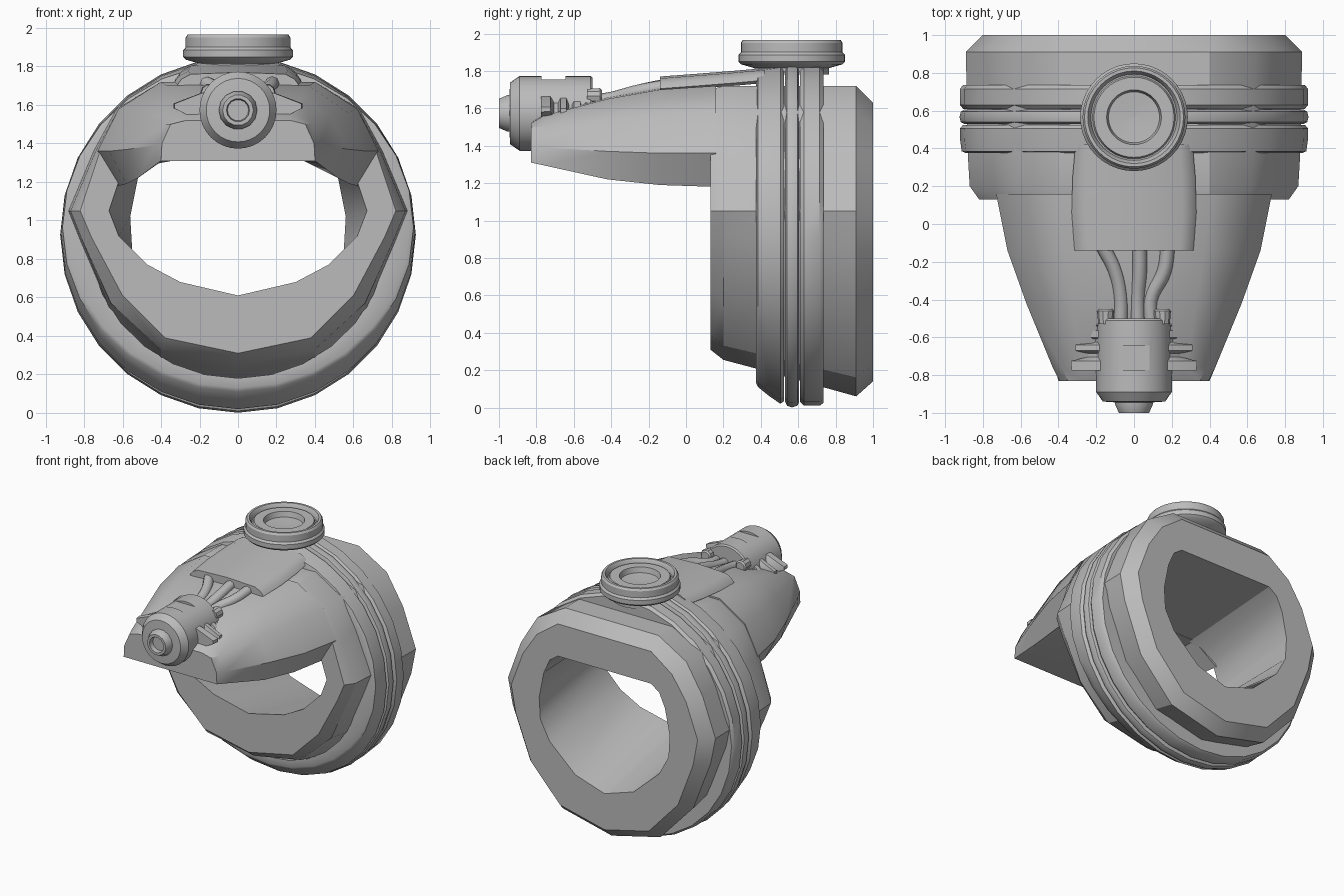
import bpy, bmesh, math
from mathutils import Vector

if "Cube" in bpy.data.objects:
    bpy.data.objects.remove(bpy.data.objects["Cube"])

grey = bpy.data.materials.new("plain_grey")
grey.diffuse_color = (0.5, 0.5, 0.5, 1)
grey.use_nodes = True
grey.node_tree.nodes["Principled BSDF"].inputs["Base Color"].default_value = grey.diffuse_color


def finish(name, bm, angle=30):
    bmesh.ops.recalc_face_normals(bm, faces=bm.faces)
    me = bpy.data.meshes.new(name)
    bm.to_mesh(me)
    bm.free()
    ob = bpy.data.objects.new(name, me)
    bpy.context.collection.objects.link(ob)
    me.materials.append(grey)
    bpy.ops.object.select_all(action='DESELECT')
    ob.select_set(True)
    bpy.context.view_layer.objects.active = ob
    bpy.ops.object.shade_smooth_by_angle(angle=math.radians(angle))
    return ob


def loft(name, sections, tube=False, angle=30):
    """Skin equal-length loops; tube joins last to first, otherwise ends are capped."""
    bm = bmesh.new()
    rows = [[bm.verts.new(p) for p in s] for s in sections]
    pairs = list(zip(rows, rows[1:])) + ([(rows[-1], rows[0])] if tube else [])
    n = len(rows[0])
    for a, b in pairs:
        for i in range(n):
            j = (i + 1) % n
            bm.faces.new((a[i], a[j], b[j], b[i]))
    if not tube:
        bm.faces.new(rows[0])
        bm.faces.new(rows[-1])
    return finish(name, bm, angle)


def mirrored(y, half):
    """Full loop at depth y from a right half that starts and ends on x = 0."""
    pts = half + [(-x, z) for x, z in reversed(half[1:-1])]
    return [(x, y, z) for x, z in pts]


def lathe(name, profile, centre, axis, steps=32):
    """Spin (radius, position) points about the z or y axis."""
    sections = []
    for r, h in profile:
        loop = []
        for i in range(steps):
            a = math.tau * i / steps
            c, s = max(r, 0.001) * math.cos(a), max(r, 0.001) * math.sin(a)
            off = (c, s, h) if axis == 'z' else (c, h, s)
            loop.append(Vector(centre) + Vector(off))
        sections.append(loop)
    return loft(name, sections)


# Wrist cuff: chamfered outer shell running into an offset opening
cuff = [
    (0.13, [(0, .31), (.38, .39), (.60, .61), (.76, .91), (.82, 1.05), (.72, 1.35), (.61, 1.57), (.4, 1.70), (0, 1.70)]),
    (0.20, [(0, .255), (.4, .33), (.66, .57), (.81, .90), (.87, 1.05), (.74, 1.36), (.62, 1.58), (.4, 1.72), (0, 1.72)]),
    (0.37, [(0, .21), (.4, .29), (.67, .55), (.82, .90), (.88, 1.05), (.75, 1.36), (.63, 1.58), (.4, 1.72), (0, 1.72)]),
    (0.91, [(0, .06), (.42, .16), (.70, .46), (.85, .85), (.89, 1.05), (.78, 1.35), (.64, 1.58), (.4, 1.72), (0, 1.72)]),
    (1.00, [(0, .14), (.38, .23), (.63, .50), (.76, .84), (.80, 1.05), (.70, 1.32), (.58, 1.50), (.4, 1.63), (0, 1.63)]),
    (1.00, [(0, .42), (.25, .50), (.47, .70), (.55, .85), (.56, 1.02), (.52, 1.22), (.47, 1.33), (.4, 1.38), (0, 1.38)]),
    (0.13, [(0, .61), (.30, .68), (.47, .77), (.62, .92), (.67, 1.05), (.62, 1.20), (.5, 1.27), (.4, 1.32), (0, 1.32)]),
]
loft("cuff", [mirrored(y, h) for y, h in cuff], tube=True)

# Hand guard: tapering hood over the back of the hand, arched underneath
hood = [
    (0.16, [(0, 1.72), (.4, 1.72), (.62, 1.58), (.73, 1.36), (.62, 1.18), (.42, 1.32), (0, 1.32)]),
    (-0.14, [(0, 1.71), (.37, 1.70), (.57, 1.56), (.67, 1.36), (.58, 1.19), (.41, 1.32), (0, 1.32)]),
    (-0.42, [(0, 1.66), (.33, 1.65), (.48, 1.54), (.57, 1.37), (.52, 1.22), (.38, 1.32), (0, 1.32)]),
    (-0.76, [(0, 1.57), (.28, 1.56), (.38, 1.50), (.43, 1.39), (.42, 1.295), (.34, 1.31), (0, 1.31)]),
    (-0.83, [(0, 1.52), (.27, 1.52), (.35, 1.50), (.395, 1.40), (.40, 1.31), (.33, 1.31), (0, 1.31)]),
]
loft("hand_guard", [mirrored(y, h) for y, h in hood], angle=35)


# Bands round the cuff: (y, half width, bottom z, top z), the last two loops are buried
def band(name, rows):
    sections = []
    for y, w, lo, hi in rows:
        c, r = (lo + hi) / 2, (hi - lo) / 2
        sections.append([(w * math.sin(math.tau * i / 28), y, c - r * math.cos(math.tau * i / 28))
                         for i in range(28)])
    loft(name, sections, tube=True, angle=40)


band("front_band", [(.375, .89, .13, 1.79), (.385, .912, .11, 1.82), (.44, .92, .065, 1.83),
                    (.505, .922, .02, 1.84), (.525, .905, .035, 1.82), (.525, .78, .15, 1.71),
                    (.375, .78, .18, 1.71)])
band("middle_band", [(.53, .90, .03, 1.82), (.54, .917, .01, 1.845), (.567, .924, .001, 1.85),
                     (.595, .917, .01, 1.845), (.605, .90, .03, 1.82), (.605, .78, .15, 1.71),
                     (.53, .78, .15, 1.71)])
band("rear_band", [(.61, .905, .03, 1.82), (.63, .922, .01, 1.84), (.715, .922, .01, 1.84),
                   (.735, .905, .025, 1.82), (.735, .78, .15, 1.71), (.61, .78, .15, 1.71)])

# Round dial on top of the bands
lathe("dial", [(0, 1.78), (.2, 1.78), (.2, 1.815), (.27, 1.835), (.285, 1.85), (.285, 1.885), (.272, 1.9),
               (.272, 1.95), (.262, 1.965), (.245, 1.965), (.235, 1.95), (.228, 1.925), (.22, 1.925),
               (.212, 1.945), (.145, 1.945), (.135, 1.905), (0, 1.895)], (0, .565, 0), 'z', 40)

# Cover plate sloping from the dial down to the cables
plate = [(-.14, .315, 1.77), (.06, .33, 1.785), (.25, .325, 1.80), (.42, .31, 1.815)]
loft("cover_plate", [mirrored(y, [(0, z), (w * .78, z - .01), (w * .93, z - .035), (w, z - .065),
                                  (w * .93, z - .08), (0, z - .08)]) for y, w, z in plate])

# Emitter body with a shallow window cut in its top
body = lathe("emitter_body", [(0, -.5), (.19, -.5), (.2, -.51), (.2, -.89), (.165, -.94), (.09, -.945), (0, -.945)],
             (0, 0, 1.573), 'y')
bpy.ops.mesh.primitive_cube_add(size=1, location=(0, -.708, 1.805))
cutter = bpy.context.object
cutter.name = "window_cutter"
cutter.scale = (.2, .13, .1)
cutter.hide_render = True
cut = body.modifiers.new("window", 'BOOLEAN')
cut.operation, cut.object = 'DIFFERENCE', cutter
bpy.context.view_layer.objects.active = body
bpy.ops.object.modifier_apply(modifier="window")
bpy.data.objects.remove(cutter)

# Hollow nozzle on the emitter
lathe("nozzle", [(0, -.93), (.1, -.93), (.1, -.955), (.08, -1.0), (.06, -1.0), (.055, -.965), (0, -.965)],
      (0, 0, 1.573), 'y', 14)

# Toothed cooling fins and small clips, one of each per side
teeth = [(-.775, .33), (-.725, .335), (-.705, .25), (-.685, .25), (-.67, .31), (-.64, .31), (-.625, .23),
         (-.61, .23), (-.6, .265), (-.565, .265), (-.555, .215), (-.535, .26), (-.525, .25)]
for side, label in ((-1, "left"), (1, "right")):
    sections = []
    for y, w in teeth:
        top = 1.615 + .4 * (w - .215)
        loop = [(.12, 1.67), (.19, top), (w, top - .055), (w, top - .08), (.12, 1.48)]
        sections.append([(side * x, y, z) for x, z in loop])
    loft(label + "_fins", sections)
    lathe(label + "_clip", [(0, -.53), (.04, -.53), (.045, -.46), (.035, -.45), (0, -.45)],
          (side * .15, 0, 1.665), 'y', 10)

# Cables between the emitter and the cover plate
paths = {
    "left_cable": [(-.07, -.52, 1.63), (-.07, -.40, 1.65), (-.10, -.25, 1.68), (-.17, -.11, 1.715)],
    "middle_cable": [(.02, -.52, 1.63), (.02, -.40, 1.65), (.03, -.25, 1.69), (.03, -.11, 1.72)],
    "right_cable": [(.09, -.52, 1.63), (.09, -.40, 1.65), (.16, -.25, 1.69), (.18, -.11, 1.715)],
}
for name, pts in paths.items():
    cu = bpy.data.curves.new(name, 'CURVE')
    cu.dimensions = '3D'
    cu.bevel_depth = .038
    cu.bevel_resolution = 2
    cu.resolution_u = 5
    sp = cu.splines.new('BEZIER')
    sp.bezier_points.add(len(pts) - 1)
    for bp, p in zip(sp.bezier_points, pts):
        bp.co = p
        bp.handle_left_type = bp.handle_right_type = 'AUTO'
    cu.materials.append(grey)
    bpy.context.collection.objects.link(bpy.data.objects.new(name, cu))
